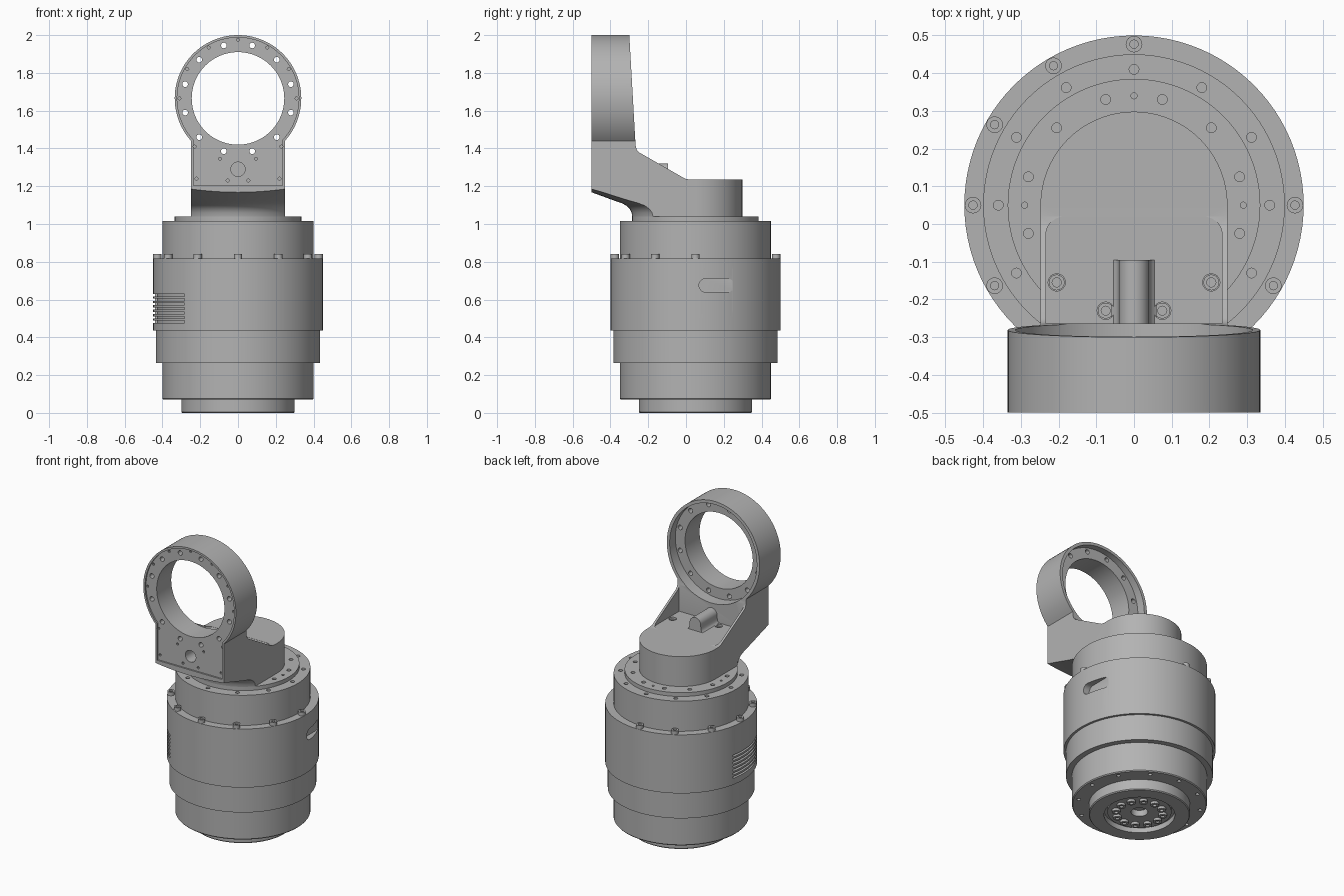
import bpy
import bmesh
from math import sin, cos, pi, acos, radians

if "Cube" in bpy.data.objects:
    bpy.data.objects.remove(bpy.data.objects["Cube"], do_unlink=True)

grey = bpy.data.materials.new("machined grey")
grey.use_nodes = True
grey.diffuse_color = (0.45, 0.45, 0.45, 1)
grey.node_tree.nodes["Principled BSDF"].inputs["Base Color"].default_value = (0.45, 0.45, 0.45, 1)

AXIS_Y = 0.05      # main body axis
RING_Z = 1.665     # centre of the upright ring


# ---- helpers ----
def along_z(u, v, w):
    return (u, v, w)


def along_y(u, v, w):
    return (u, w, v)


def along_x(u, v, w):
    return (w, u, v)


def prism(bm, pts, lo, hi, place):
    """Extrude a 2D outline from lo to hi."""
    a = [bm.verts.new(place(u, v, lo)) for u, v in pts]
    b = [bm.verts.new(place(u, v, hi)) for u, v in pts]
    bm.faces.new(a)
    bm.faces.new(b)
    n = len(pts)
    for i in range(n):
        j = (i + 1) % n
        bm.faces.new((a[i], a[j], b[j], b[i]))


def arc(r, cu, cv, start, end, n):
    return [(cu + r * cos(start + (end - start) * i / n),
             cv + r * sin(start + (end - start) * i / n)) for i in range(n + 1)]


def circle(r, cu, cv, n=16):
    return arc(r, cu, cv, 0, 2 * pi, n)[:-1]


def lathe(bm, profile, cx, cy, n=96, closed=False):
    """Revolve (radius, z) points about a vertical axis."""
    rings = [[bm.verts.new((cx + r * cos(2 * pi * i / n), cy + r * sin(2 * pi * i / n), z))
              for i in range(n)] for r, z in profile]
    pairs = list(zip(rings, rings[1:]))
    if closed:
        pairs.append((rings[-1], rings[0]))
    else:
        bm.faces.new(rings[0])
        bm.faces.new(rings[-1])
    for a, b in pairs:
        for i in range(n):
            j = (i + 1) % n
            bm.faces.new((a[i], a[j], b[j], b[i]))


def make(name, bm):
    bmesh.ops.recalc_face_normals(bm, faces=bm.faces)
    me = bpy.data.meshes.new(name)
    bm.to_mesh(me)
    bm.free()
    me.materials.append(grey)
    ob = bpy.data.objects.new(name, me)
    bpy.context.collection.objects.link(ob)
    return ob


def combine(ob, bm, operation="DIFFERENCE"):
    """Apply a boolean with a temporary tool mesh."""
    tool = make("cutter", bm)
    mod = ob.modifiers.new("cut", "BOOLEAN")
    mod.operation, mod.solver, mod.object = operation, "EXACT", tool
    graph = bpy.context.evaluated_depsgraph_get()
    me = bpy.data.meshes.new_from_object(ob.evaluated_get(graph))
    ob.modifiers.clear()
    me.materials.clear()
    me.materials.append(grey)
    ob.data = me
    bpy.data.objects.remove(tool, do_unlink=True)


def smooth(ob):
    bpy.ops.object.select_all(action="DESELECT")
    ob.select_set(True)
    bpy.context.view_layer.objects.active = ob
    bpy.ops.object.shade_smooth_by_angle(angle=radians(30))


def polar(r, degrees, cv):
    return r * cos(radians(degrees)), cv + r * sin(radians(degrees))


def keyhole(r, half, bottom):
    """Ring outline that runs down into a rectangular plate."""
    a = acos(half / r)
    return arc(r, 0, RING_Z, -a, pi + a, 80) + [(-half, bottom), (half, bottom)]


# ---- stepped motor body, with recessed output face underneath ----
bm = bmesh.new()
lathe(bm, [(0.05, 0.06), (0.05, 0.02), (0.19, 0.02), (0.19, 0.035), (0.21, 0.035),
           (0.21, 0), (0.295, 0), (0.30, 0.006), (0.30, 0.07), (0.395, 0.07), (0.40, 0.076),
           (0.40, 0.265), (0.435, 0.265), (0.435, 0.435), (0.45, 0.435), (0.45, 0.818),
           (0.40, 0.818), (0.40, 1.015), (0.335, 1.015), (0.335, 1.04)], 0, AXIS_Y)
body = make("motor_body", bm)

# screw holes in the top steps and the lower flange
bm = bmesh.new()
for k in range(12):
    prism(bm, circle(0.013, *polar(0.36, 30 * k, AXIS_Y)), 0.98, 1.03, along_z)
    prism(bm, circle(0.012, *polar(0.365, 30 * k, AXIS_Y)), 0.05, 0.10, along_z)
    prism(bm, circle(0.013, *polar(0.29, 30 * k + 15, AXIS_Y)), 1.01, 1.06, along_z)
for k in range(4):
    prism(bm, circle(0.008, *polar(0.29, 90 * k, AXIS_Y)), 1.01, 1.06, along_z)
combine(body, bm)

# cooling slits and rounded connector slot
bm = bmesh.new()
for k in range(7):
    z = 0.476 + 0.0235 * k
    sector = (arc(0.47, 0, AXIS_Y, radians(168), radians(231), 24)
              + arc(0.43, 0, AXIS_Y, radians(231), radians(168), 24))
    prism(bm, sector, z, z + 0.012, along_z)
slot = (arc(0.036, 0.22, 0.675, -pi / 2, pi / 2, 12)
        + arc(0.036, 0.105, 0.675, pi / 2, 3 * pi / 2, 12))
prism(bm, slot, 0.405, 0.5, along_x)
combine(body, bm)
smooth(body)

# socket-head bolts on the shoulder
bm = bmesh.new()
for k in range(12):
    if k not in (1, 2):
        x, y = polar(0.427, 30 * k, AXIS_Y)
        lathe(bm, [(0.022, 0.80), (0.022, 0.841), (0.011, 0.841), (0.011, 0.825)], x, y, 16)
smooth(make("shoulder_bolts", bm))

# bolts around the output face
bm = bmesh.new()
for k in range(12):
    x, y = polar(0.14, 30 * k, AXIS_Y)
    lathe(bm, [(0.025, 0.03), (0.025, 0.004), (0.012, 0.004), (0.012, 0.015)], x, y, 16)
smooth(make("output_bolts", bm))

# ---- bracket: round-backed foot trimmed by its side profile ----
HALF = 0.248
bm = bmesh.new()
prism(bm, [(HALF, -0.45)] + arc(HALF, 0, AXIS_Y, 0, pi, 48) + [(-HALF, -0.45)],
      1.04, 1.5, along_z)
bracket = make("ring_bracket", bm)
bm = bmesh.new()
prism(bm, [(-0.48, 1.0), (0.35, 1.0), (0.35, 1.235), (0.02, 1.235), (-0.005, 1.24),
           (-0.25, 1.38), (-0.262, 1.395), (-0.27, 1.43), (-0.48, 1.43)], -0.4, 0.4, along_x)
combine(bracket, bm, "INTERSECT")

# upright plate and ring with a tapered back
bm = bmesh.new()
prism(bm, keyhole(0.335, HALF, 1.06), 0, 1,
      lambda u, v, w: (u, -0.266 - (v - 1.4) * 0.057 if w else -0.5, v))
combine(bracket, bm, "UNION")

# curved clearance under the overhang
bm = bmesh.new()
lathe(bm, [(0.335, 1.0), (0.335, 1.04), (0.338, 1.06), (0.348, 1.08), (0.365, 1.097),
           (0.39, 1.11), (0.43, 1.124), (0.55, 1.168), (0.62, 1.19), (0.9, 1.19), (0.9, 1.0)],
      0, AXIS_Y, closed=True)
combine(bracket, bm)

# pocket between the side ribs
bm = bmesh.new()
prism(bm, [(0.234, -0.264)] + arc(0.05, 0.184, -0.03, 0, pi / 2, 10)
      + arc(0.05, -0.184, -0.03, pi / 2, pi, 10) + [(-0.234, -0.264)], 1.234, 1.6, along_z)
combine(bracket, bm)

# front inset face and rear ring recess
bm = bmesh.new()
prism(bm, keyhole(0.322, HALF - 0.013, 1.205), -0.55, -0.49, along_y)
prism(bm, circle(0.315, 0, RING_Z, 96), -0.34, -0.24, along_y)
combine(bracket, bm)

# main bore, ring holes, cable hole, dowel holes and floor counterbores
bm = bmesh.new()
prism(bm, circle(0.245, 0, RING_Z, 96), -0.6, -0.1, along_y)
prism(bm, circle(0.038, 0, 1.29, 32), -0.6, -0.3, along_y)
for k in range(12):
    prism(bm, circle(0.015, *polar(0.29, 30 * k + 15, RING_Z)), -0.6, -0.2, along_y)
small = [polar(0.31, a, RING_Z) for a in (0, 30, 60, 90, 120, 150, 180)]
for s in (-1, 1):
    small += [(s * 0.23, 1.41), (s * 0.095, 1.345), (s * 0.055, 1.23), (s * 0.22, 1.24)]
    for x, y in ((s * 0.205, -0.155), (s * 0.075, -0.23)):
        prism(bm, circle(0.023, x, y), 1.21, 1.26, along_z)
for x, z in small:
    prism(bm, circle(0.008, x, z, 10), -0.55, -0.46, along_y)
combine(bracket, bm)
smooth(bracket)

# screws seated in the floor counterbores
bm = bmesh.new()
for x, y in ((0.205, -0.155), (0.075, -0.23)):
    for s in (-1, 1):
        lathe(bm, [(0.021, 1.20), (0.021, 1.222), (0.012, 1.222), (0.012, 1.205)], s * x, y, 16)
smooth(make("floor_screws", bm))

# flared cable boss behind the plate
right = [(0.06, 1.23), (0.048, 1.238), (0.042, 1.25), (0.04, 1.27)]
bm = bmesh.new()
prism(bm, right + arc(0.04, 0, 1.28, 0, pi, 16) + [(-x, z) for x, z in reversed(right)],
      -0.28, -0.095, along_y)
smooth(make("cable_boss", bm))
